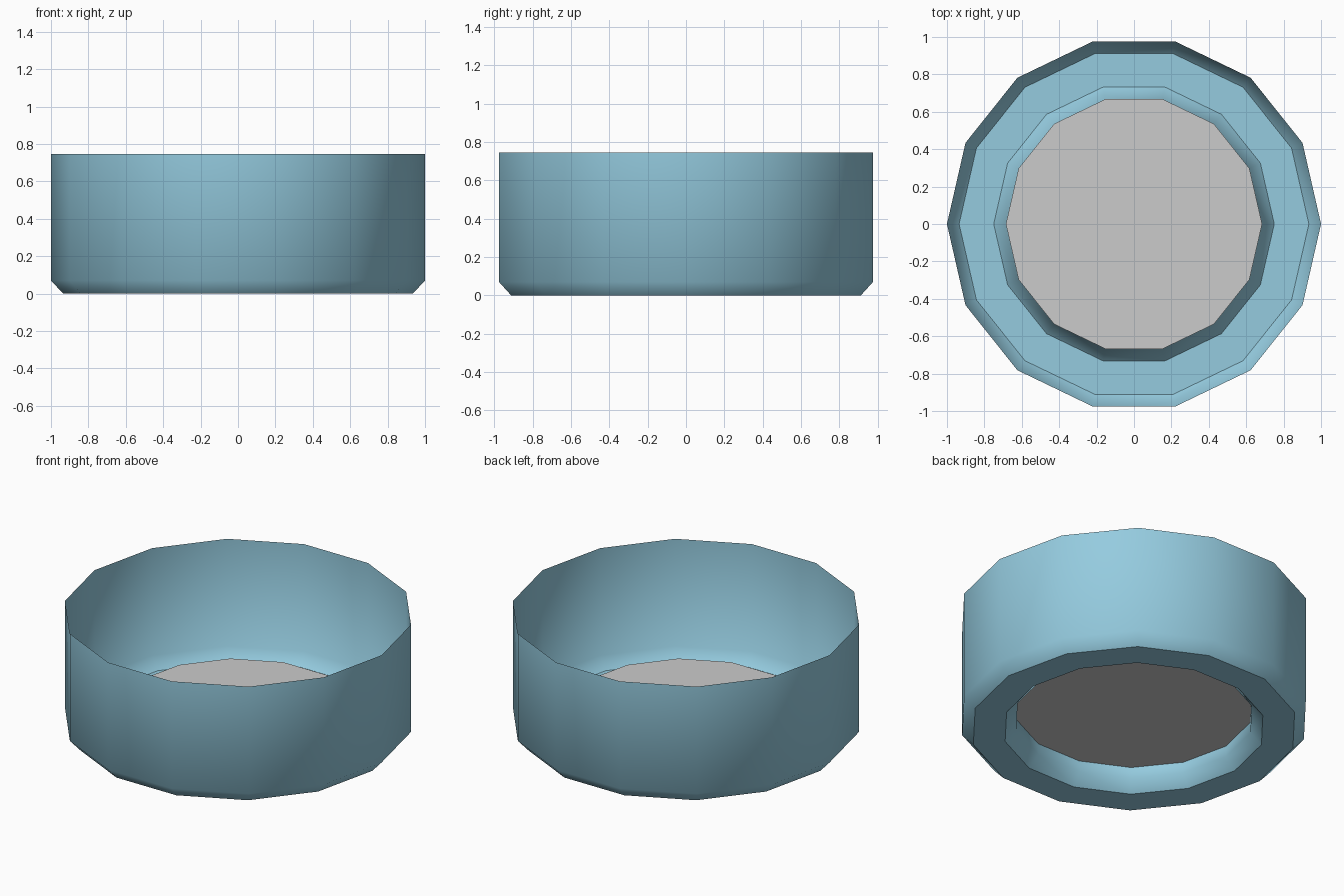
import bpy, bmesh
from math import cos, sin, tau

if "Cube" in bpy.data.objects:
    bpy.data.objects.remove(bpy.data.objects["Cube"])

SIDES = 14


def ring(bm, r, z):
    return [bm.verts.new((r * cos(tau * i / SIDES), r * sin(tau * i / SIDES), z))
            for i in range(SIDES)]


def finish(bm, name):
    mesh = bpy.data.meshes.new(name)
    bm.to_mesh(mesh)
    bm.free()
    obj = bpy.data.objects.new(name, mesh)
    bpy.context.collection.objects.link(obj)
    return obj


# Open-topped shell: inner lip, chamfer, flat foot, chamfer, tall outer wall
profile = [(0.685, 0.138), (0.685, 0.07), (0.75, 0), (0.935, 0), (1, 0.07), (1, 0.745)]
FOOT = 2
bm = bmesh.new()
rings = [ring(bm, r, z) for r, z in profile]
for k in range(len(rings) - 1):
    a, b = rings[k], rings[k + 1]
    for i in range(SIDES):
        j = (i + 1) % SIDES
        face = bm.faces.new((a[j], a[i], b[i], b[j]))
        face.normal_update()
        face.smooth = k != FOOT
        # Keep the foot crisp against the smooth chamfers
        if k == FOOT:
            for e in face.edges:
                e.smooth = False
shell = finish(bm, "outer_shell")

blue = bpy.data.materials.new("light_blue")
blue.diffuse_color = (0.30, 0.60, 0.74, 1)
blue.use_nodes = True
blue.node_tree.nodes["Principled BSDF"].inputs["Base Color"].default_value = blue.diffuse_color
shell.data.materials.append(blue)

# Grey disc closing the inner opening
bm = bmesh.new()
bm.faces.new(ring(bm, 0.685, 0.138))
finish(bm, "inner_disc")
